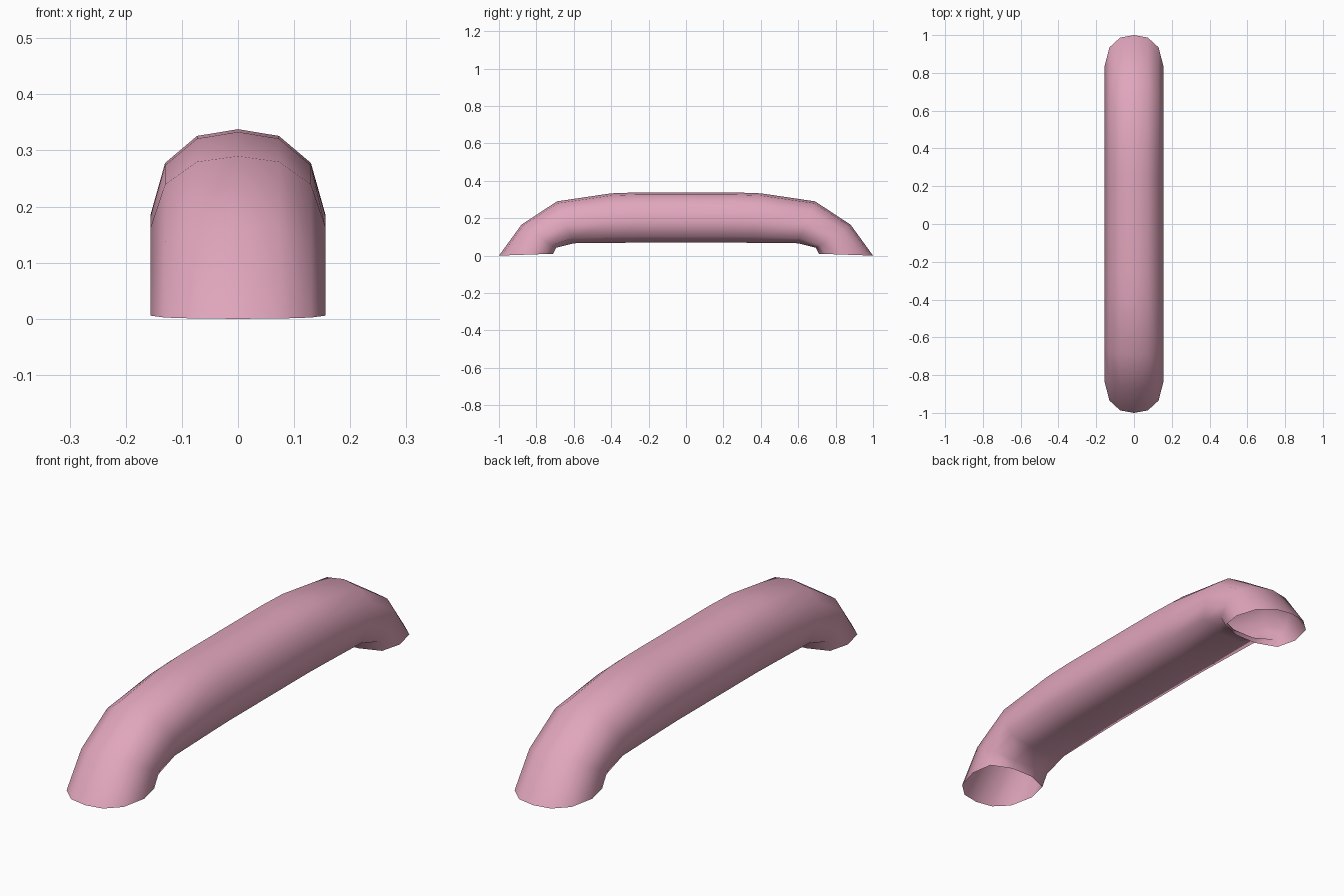
import bpy, bmesh
from mathutils import Vector

if "Cube" in bpy.data.objects:
    bpy.data.objects.remove(bpy.data.objects["Cube"])

# half cross-section: (x, fraction from outer edge to inner edge), mirrored to 11 sides
half = [(0.073, 0.045), (0.13, 0.225), (0.156, 0.57), (0.138, 0.88), (0.05, 1.0)]
section = [(0.0, 0.0)] + half + [(-x, t) for x, t in reversed(half)]

# rings along one half of the handle: outer (y, z), inner (y, z)
rings = [((1.0, 0.0), (0.71, 0.01)),
         ((0.88, 0.165), (0.695, 0.042)),
         ((0.69, 0.29), (0.6, 0.066)),
         ((0.40, 0.333), (0.36, 0.068)),
         ((0.26, 0.338), (0.26, 0.07))]
flip = [((-o[0], o[1]), (-i[0], i[1])) for o, i in reversed(rings)]

# open bent tube
bm = bmesh.new()
loops = []
for o, i in rings + flip:
    o, i = Vector((0, *o)), Vector((0, *i))
    loops.append([bm.verts.new(o.lerp(i, t) + Vector((x, 0, 0))) for x, t in section])
n = len(section)
for a, b in zip(loops, loops[1:]):
    for k in range(n):
        j = (k + 1) % n
        bm.faces.new((a[k], a[j], b[j], b[k])).smooth = True
bmesh.ops.recalc_face_normals(bm, faces=bm.faces)
mesh = bpy.data.meshes.new("handle")
bm.to_mesh(mesh)
bm.free()
handle = bpy.data.objects.new("handle", mesh)
bpy.context.collection.objects.link(handle)

# pink finish
mat = bpy.data.materials.new("pink")
mat.diffuse_color = (0.75, 0.38, 0.5, 1)
mat.use_nodes = True
mat.node_tree.nodes["Principled BSDF"].inputs["Base Color"].default_value = mat.diffuse_color
mesh.materials.append(mat)
